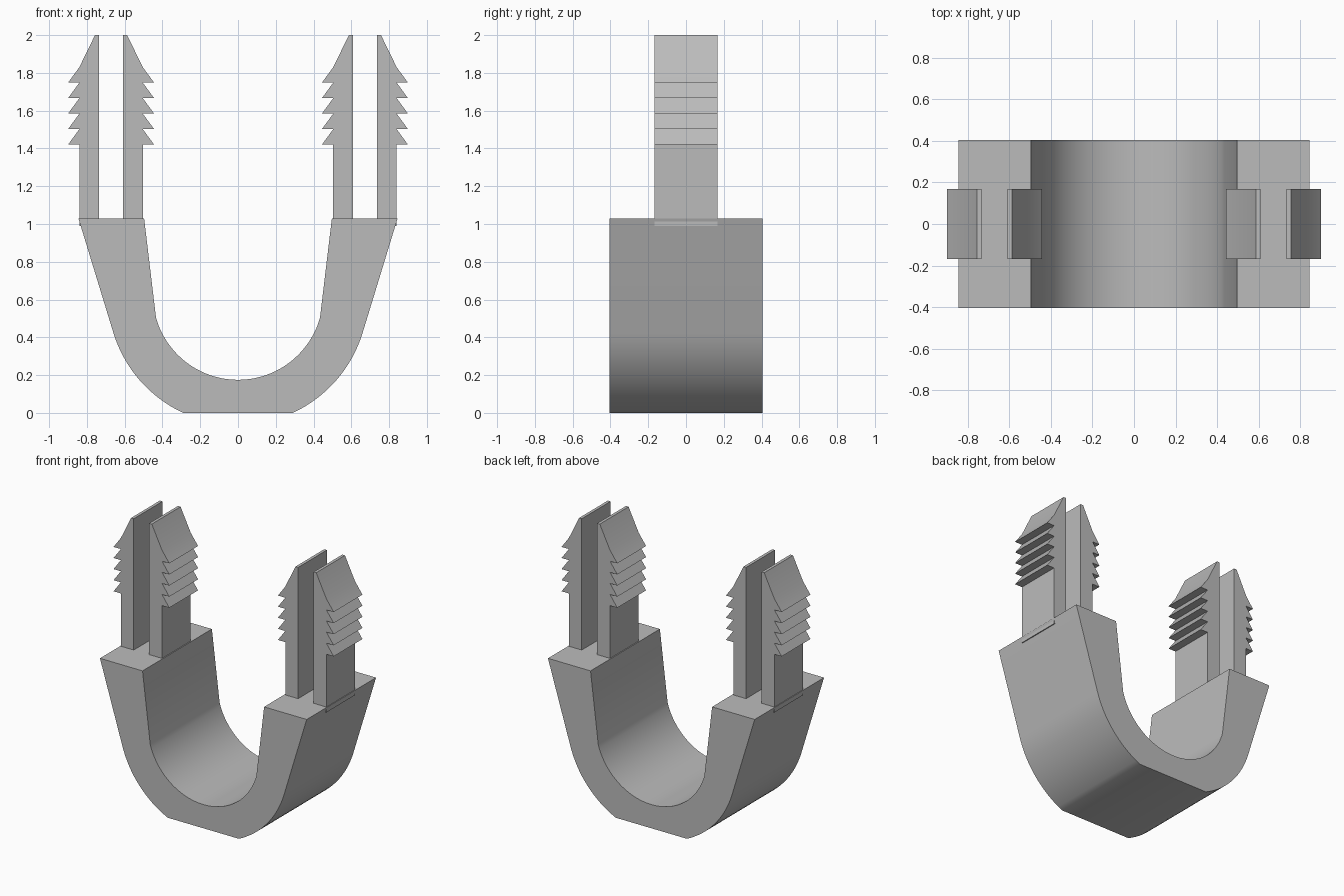
import bpy
import bmesh
from math import cos, sin, radians

cube = bpy.data.objects.get("Cube")
if cube:
    bpy.data.objects.remove(cube, do_unlink=True)

grey = bpy.data.materials.new("plain grey")
grey.use_nodes = True
GREY = (0.5, 0.5, 0.5, 1)
grey.diffuse_color = GREY
grey.node_tree.nodes["Principled BSDF"].inputs["Base Color"].default_value = GREY


def extrude_profile(name, profile, half_depth):
    """Extrude an x-z outline symmetrically along y."""
    bm = bmesh.new()
    face = bm.faces.new([bm.verts.new((x, -half_depth, z)) for x, z in profile])
    out = bmesh.ops.extrude_face_region(bm, geom=[face], use_keep_orig=True)
    moved = [g for g in out["geom"] if isinstance(g, bmesh.types.BMVert)]
    bmesh.ops.translate(bm, verts=moved, vec=(0, 2 * half_depth, 0))
    bmesh.ops.recalc_face_normals(bm, faces=bm.faces)
    mesh = bpy.data.meshes.new(name)
    bm.to_mesh(mesh)
    bm.free()
    mesh.materials.append(grey)
    obj = bpy.data.objects.new(name, mesh)
    bpy.context.collection.objects.link(obj)
    bpy.ops.object.select_all(action="DESELECT")
    obj.select_set(True)
    bpy.context.view_layer.objects.active = obj
    bpy.ops.object.shade_smooth_by_angle(angle=radians(30))
    return obj


def arc(radius, start, end, steps):
    """Points on a circle about the saddle centre, angles in degrees."""
    angles = [radians(start + (end - start) * i / steps) for i in range(steps + 1)]
    return [(radius * cos(a), CENTRE_Z + radius * sin(a)) for a in angles]


# U-shaped saddle: tapered arms, round inside, flat foot
CENTRE_Z = 0.626
TOP = 1.03
outer = [(0.845, TOP)] + arc(0.69, -17, -65.1, 16)
outer[-1] = (0.29, 0)
inner = arc(0.451, -164.2, -15.8, 40)
saddle = outer + [(-x, z) for x, z in reversed(outer)]
saddle += [(-0.497, TOP)] + inner + [(0.497, TOP)]
extrude_profile("saddle", saddle, 0.405)

# Barbed prong outline, from the slot side round to the toothed side
SLOT, SHAFT, TIP = 0.735, 0.84, 0.9
PITCH = 0.082
prong = [(SLOT, 0.99), (SHAFT, 0.99)]
for i in range(5):
    z = 1.42 + i * PITCH
    prong += [(SHAFT, z), (TIP, z)]
prong += [(SHAFT, 1.42 + 5 * PITCH), (0.757, 2), (SLOT, 2)]

# Each arm carries two prongs mirrored across its slot
SLOT_CENTRE = 0.672
inner_prong = [(2 * SLOT_CENTRE - x, z) for x, z in prong]
for side, sign in (("left", 1), ("right", -1)):
    for place, outline in (("outer", prong), ("inner", inner_prong)):
        extrude_profile(f"{side}_{place}_prong",
                        [(sign * x, z) for x, z in outline], 0.168)
